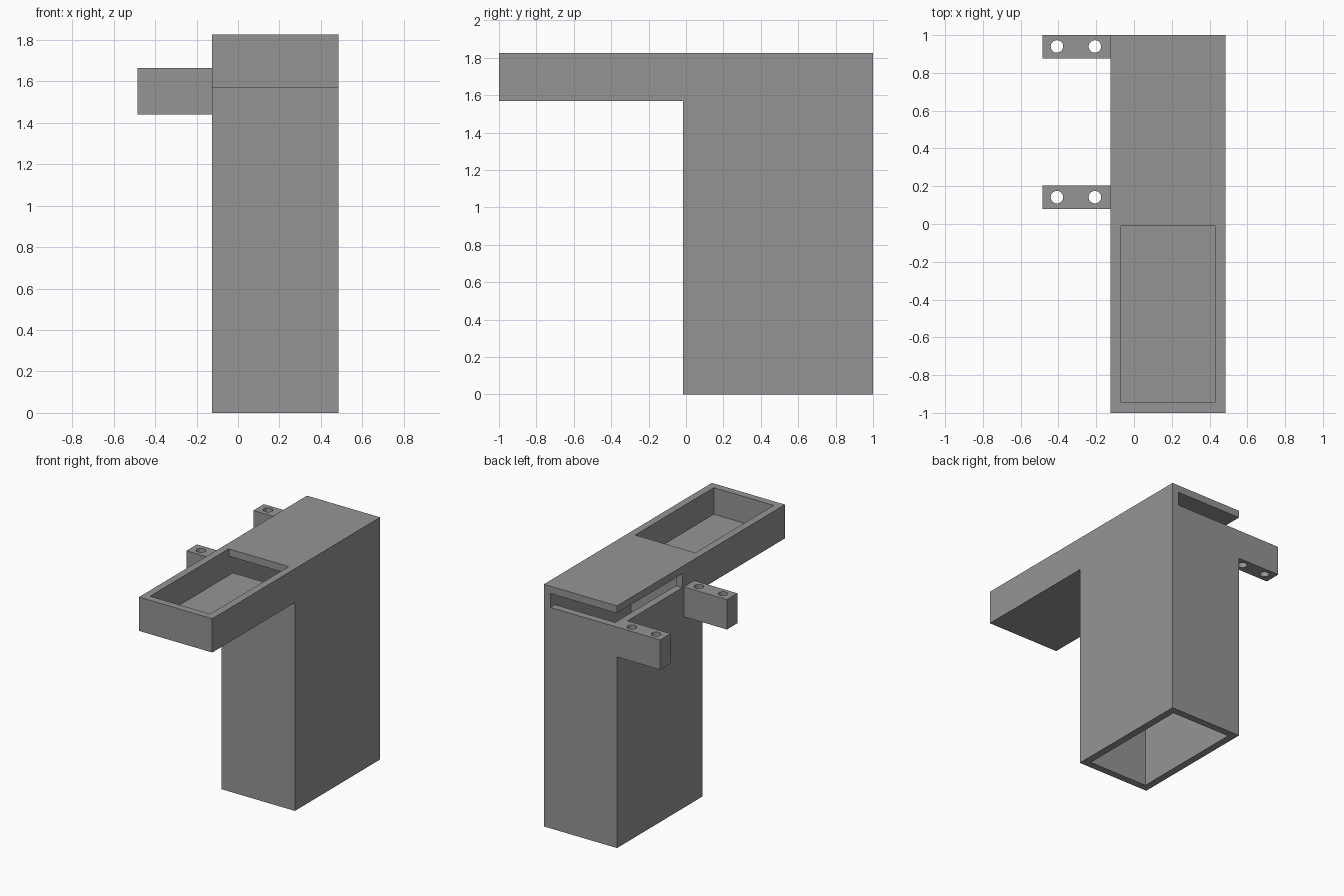
import bpy, bmesh
from mathutils import Matrix, Vector

if "Cube" in bpy.data.objects:
    bpy.data.objects.remove(bpy.data.objects["Cube"])

grey = bpy.data.materials.new("plain grey")
grey.diffuse_color = (0.3, 0.3, 0.3, 1)
grey.use_nodes = True
grey.node_tree.nodes["Principled BSDF"].inputs["Base Color"].default_value = grey.diffuse_color


def finish(name, bm):
    bmesh.ops.recalc_face_normals(bm, faces=bm.faces)
    mesh = bpy.data.meshes.new(name)
    bm.to_mesh(mesh)
    bm.free()
    mesh.materials.append(grey)
    obj = bpy.data.objects.new(name, mesh)
    bpy.context.collection.objects.link(obj)
    return obj


def side_profile(name, x0, x1, points):
    """Extrude a (y, z) outline along x."""
    bm = bmesh.new()
    face = bm.faces.new([bm.verts.new((x0, y, z)) for y, z in points])
    ext = bmesh.ops.extrude_face_region(bm, geom=[face])
    moved = [g for g in ext["geom"] if isinstance(g, bmesh.types.BMVert)]
    bmesh.ops.translate(bm, verts=moved, vec=(x1 - x0, 0, 0))
    return finish(name, bm)


def box(name, x0, x1, y0, y1, z0, z1):
    return side_profile(name, x0, x1, [(y0, z0), (y1, z0), (y1, z1), (y0, z1)])


def rod(name, x, y, z, radius, height):
    bm = bmesh.new()
    bmesh.ops.create_cone(bm, cap_ends=True, segments=32, radius1=radius, radius2=radius,
                          depth=height, matrix=Matrix.Translation(Vector((x, y, z))))
    return finish(name, bm)


def combine(target, tool, operation):
    """Apply an exact boolean and discard the tool."""
    tool.hide_render = True
    mod = target.modifiers.new("combine", "BOOLEAN")
    mod.operation = operation
    mod.solver = "EXACT"
    mod.object = tool
    bpy.context.view_layer.objects.active = target
    bpy.ops.object.modifier_apply(modifier=mod.name)
    bpy.data.objects.remove(tool)


# Outer chute: tall shaft with a forward tray
L, R, TOP, WALL = -0.125, 0.485, 1.825, 0.055
body = side_profile("chute_body", L, R, [
    (-0.015, 0), (1, 0), (1, TOP), (-1, TOP), (-1, 1.57), (-0.015, 1.57)])

# Hollow: open tray, passage under the lid, shaft open at the bottom
combine(body, side_profile("hollow_cutter", L + WALL, R - WALL, [
    (0.04, -0.2), (0.945, -0.2), (0.945, 1.77), (-0.01, 1.77),
    (-0.01, 2.0), (-0.945, 2.0), (-0.945, 1.625), (0.04, 1.625)]), "DIFFERENCE")

# Slot under the lid, through the left and back walls
combine(body, box("slot_cutter", -0.8, R - WALL, 0.22, 1.3, 1.665, 1.77), "DIFFERENCE")

# Mounting arms with two screw holes each
for y0, y1, hole_y in ((0.875, 1.0, 0.94), (0.08, 0.205, 0.142)):
    arm = box("mounting_arm", -0.485, L, y0, y1, 1.44, 1.665)
    for hole_x in (-0.408, -0.207):
        combine(arm, rod("hole_cutter", hole_x, hole_y, 1.55, 0.033, 0.6), "DIFFERENCE")
    combine(body, arm, "UNION")
